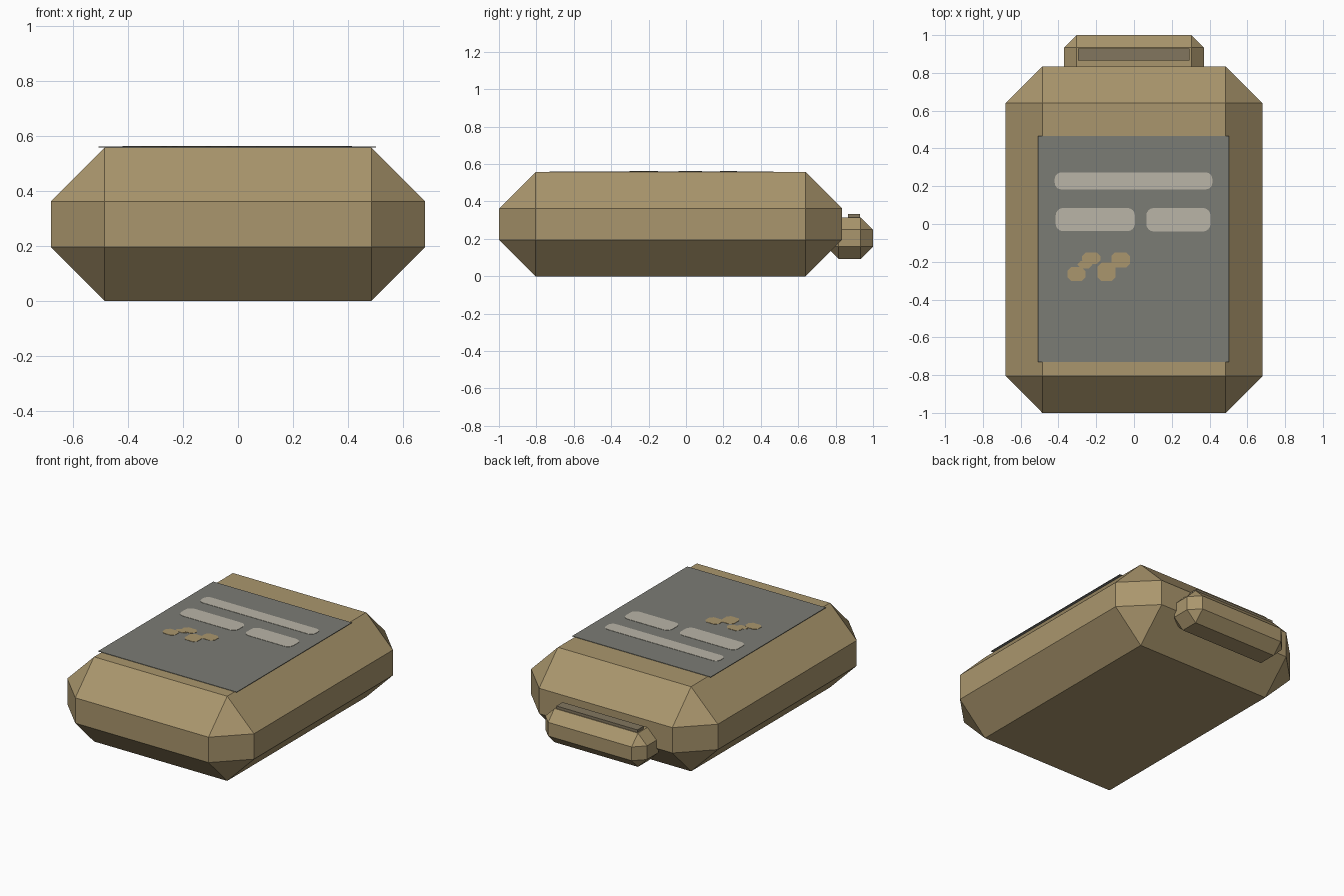
import bpy, bmesh, math

cube = bpy.data.objects.get("Cube")
if cube:
    bpy.data.objects.remove(cube, do_unlink=True)


def material(name, srgb):
    # Convert display values (0-255) to linear
    linear = [((c / 255 + 0.055) / 1.055) ** 2.4 for c in srgb] + [1.0]
    mat = bpy.data.materials.new(name)
    mat.use_nodes = True
    mat.diffuse_color = linear
    bsdf = mat.node_tree.nodes["Principled BSDF"]
    bsdf.inputs["Base Color"].default_value = linear
    bsdf.inputs["Roughness"].default_value = 0.9
    return mat


tan = material("tan", (170, 150, 109))
grey = material("label grey", (123, 124, 117))
pale = material("pale stripe", (186, 181, 167))
taupe = material("taupe", (130, 118, 95))


def finish(bm, name, mat):
    bmesh.ops.recalc_face_normals(bm, faces=bm.faces[:])
    mesh = bpy.data.meshes.new(name)
    bm.to_mesh(mesh)
    bm.free()
    mesh.materials.append(mat)
    obj = bpy.data.objects.new(name, mesh)
    bpy.context.collection.objects.link(obj)
    return obj


def box(name, mat, low, high, chamfer=0.0):
    """Box between two corners, with every edge cut flat by the chamfer."""
    bm = bmesh.new()
    bmesh.ops.create_cube(bm, size=1)
    for v in bm.verts:
        for i in range(3):
            v.co[i] = high[i] if v.co[i] > 0 else low[i]
    if chamfer:
        bmesh.ops.bevel(bm, geom=bm.edges[:], offset=chamfer, segments=1,
                        affect='EDGES', clamp_overlap=True)
    return finish(bm, name, mat)


def plate(name, mat, points, z, thick):
    """Thin flat plate from an outline."""
    bm = bmesh.new()
    face = bm.faces.new([bm.verts.new((x, y, z)) for x, y in points])
    grown = bmesh.ops.extrude_face_region(bm, geom=[face])
    top = [g for g in grown["geom"] if isinstance(g, bmesh.types.BMVert)]
    bmesh.ops.translate(bm, verts=top, vec=(0, 0, thick))
    return finish(bm, name, mat)


def rounded(x0, x1, y0, y1, r, steps=4):
    """Outline of a rectangle with rounded corners."""
    corners = [(x1 - r, y1 - r), (x0 + r, y1 - r), (x0 + r, y0 + r), (x1 - r, y0 + r)]
    points = []
    for quarter, (cx, cy) in enumerate(corners):
        for s in range(steps + 1):
            a = math.pi / 2 * (quarter + s / steps)
            points.append((cx + r * math.cos(a), cy + r * math.sin(a)))
    return points


TOP = 0.557

# Chamfered body and the cap at its back end
box("body", tan, (-0.68, -1.0, 0), (0.68, 0.835, TOP), 0.195)
box("cap", tan, (-0.37, 0.75, 0.093), (0.37, 1.0, 0.315), 0.066)
box("cap_strip", taupe, (-0.297, 0.865, 0.305), (0.293, 0.93, 0.333))

# Label, slightly wider than the flat top
label = [(-0.507, -0.73), (0.502, -0.73), (0.502, 0.467), (-0.507, 0.467)]
plate("label", grey, label, TOP + 0.001, 0.003)

# Pale painted stripes
stripes = {
    "long_stripe": (-0.42, 0.415, 0.183, 0.273, 0.035),
    "left_short_stripe": (0.065, 0.405, -0.04, 0.085, 0.04),
    "right_short_stripe": (-0.415, 0.005, -0.038, 0.085, 0.04),
}
for name, spec in stripes.items():
    plate(name, pale, rounded(*spec), TOP + 0.004, 0.002)

# Small tan patches in a zigzag
patches = [(-0.352, -0.258, -0.302, -0.228), (-0.30, -0.22, -0.235, -0.195),
           (-0.275, -0.178, -0.212, -0.15), (-0.192, -0.098, -0.302, -0.205),
           (-0.12, -0.022, -0.23, -0.15)]
for i, area in enumerate(patches):
    plate(f"patch_{i + 1}", tan, rounded(*area, 0.02, 1),
          TOP + 0.004 + i * 0.0002, 0.002)
